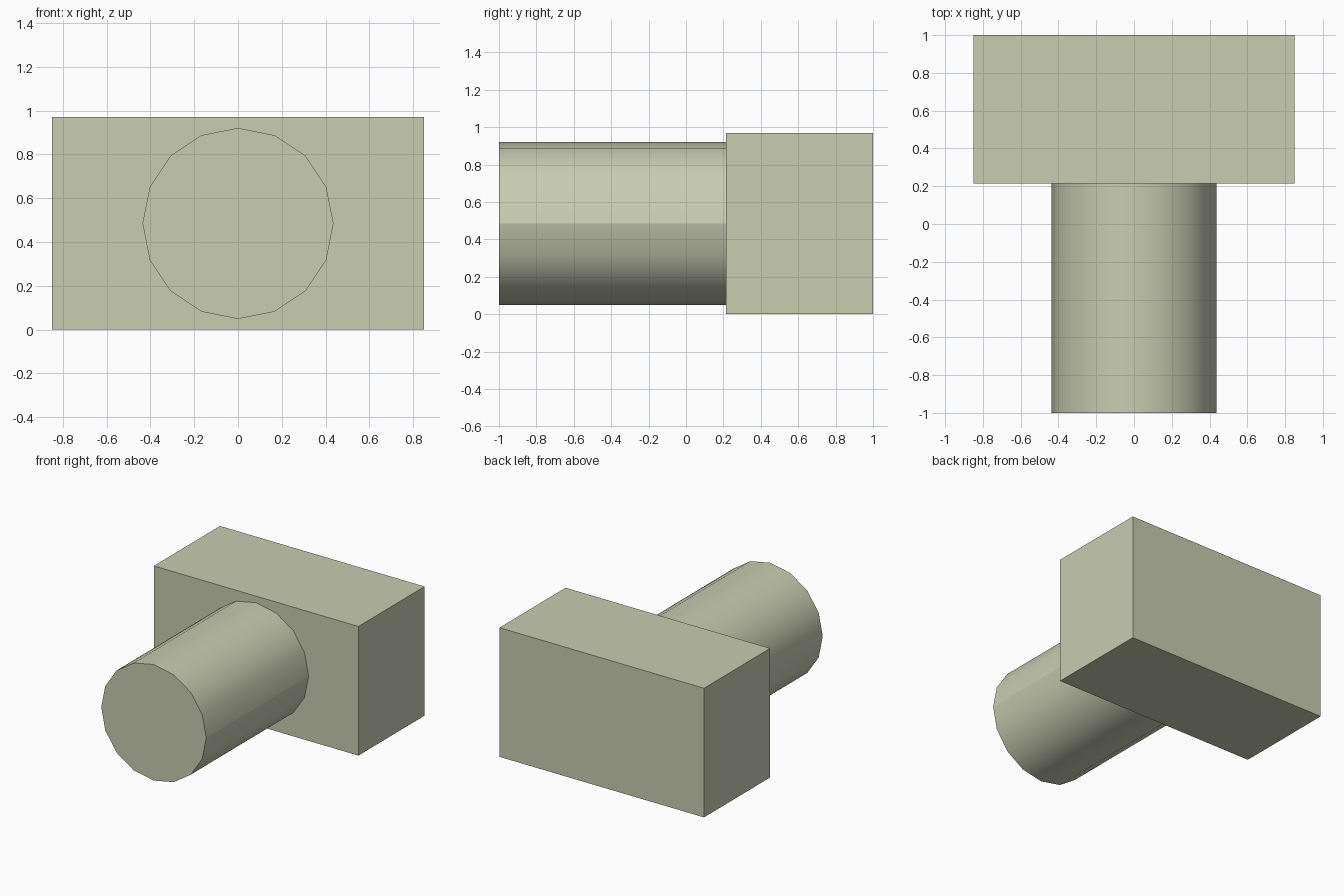
import bpy
import math

cube = bpy.data.objects.get("Cube")
if cube:
    bpy.data.objects.remove(cube, do_unlink=True)

# Single flat colour
COLOUR = (0.58, 0.61, 0.44, 1.0)
sage = bpy.data.materials.new("pale sage")
sage.use_nodes = True
sage.diffuse_color = COLOUR
sage.node_tree.nodes["Principled BSDF"].inputs["Base Color"].default_value = COLOUR

# Shared dimensions
WIDTH, HEIGHT = 1.70, 0.97
FRONT, JOIN, BACK = -1.0, 0.215, 1.0
MID_Z = HEIGHT / 2
RADIUS = 0.436


def finish(name):
    obj = bpy.context.object
    obj.name = obj.data.name = name
    obj.data.materials.append(sage)
    return obj


# Rectangular head block
bpy.ops.mesh.primitive_cube_add(size=1, location=(0, (JOIN + BACK) / 2, MID_Z))
head = finish("head_block")
head.scale = (WIDTH, BACK - JOIN, HEIGHT)
bpy.ops.object.transform_apply(location=False, rotation=False, scale=True)

# Sixteen-sided shaft running to the front
bpy.ops.mesh.primitive_cylinder_add(
    vertices=16, radius=RADIUS, depth=JOIN - FRONT,
    location=(0, (FRONT + JOIN) / 2, MID_Z), rotation=(math.pi / 2, 0, 0))
shaft = finish("shaft")
bpy.ops.object.transform_apply(location=False, rotation=True, scale=False)

# Hard seam along the +x side of the shaft
for edge in shaft.data.edges:
    if all(shaft.data.vertices[i].co.x > RADIUS - 0.001 for i in edge.vertices):
        edge.use_edge_sharp = True
bpy.ops.object.shade_smooth_by_angle(angle=math.radians(40), keep_sharp_edges=True)
